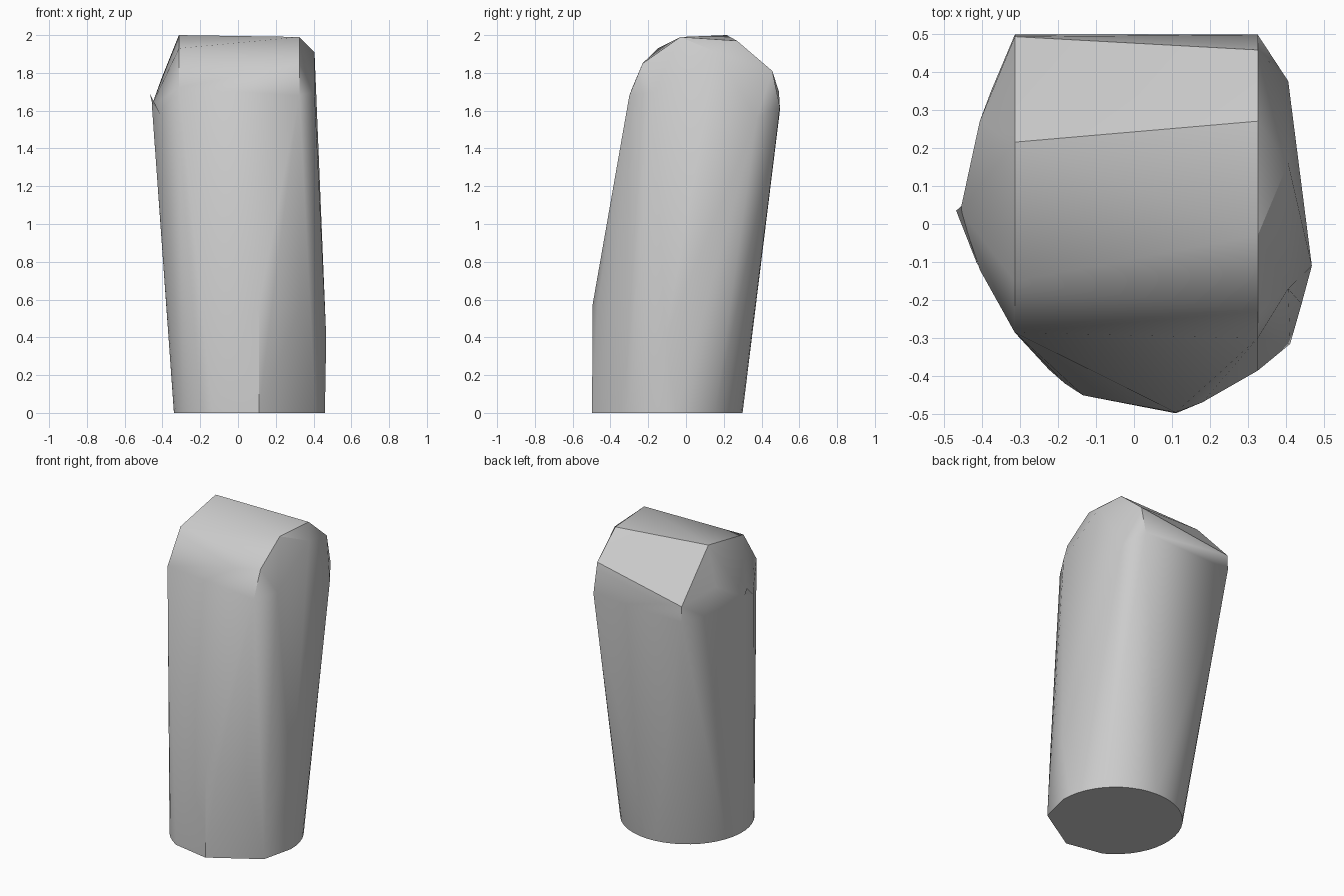
import bpy
import bmesh
from math import cos, sin, radians
from mathutils import Vector

cube = bpy.data.objects.get("Cube")
if cube:
    bpy.data.objects.remove(cube, do_unlink=True)

# Plain grey finish
grey = bpy.data.materials.new("plain_grey")
grey.use_nodes = True
tone = (0.6, 0.6, 0.6, 1)
grey.diffuse_color = tone
grey.node_tree.nodes["Principled BSDF"].inputs["Base Color"].default_value = tone


def hull(name, points):
    """Wrap a skin around a few cross-section points."""
    bm = bmesh.new()
    for p in points:
        bm.verts.new(Vector(p))
    out = bmesh.ops.convex_hull(bm, input=bm.verts[:])
    loose = {v for v in out["geom_interior"] + out["geom_unused"]
             if isinstance(v, bmesh.types.BMVert)}
    bmesh.ops.delete(bm, geom=list(loose), context="VERTS")
    bmesh.ops.dissolve_limit(bm, angle_limit=radians(0.5),
                             verts=bm.verts[:], edges=bm.edges[:])
    bmesh.ops.recalc_face_normals(bm, faces=bm.faces[:])
    mesh = bpy.data.meshes.new(name)
    bm.to_mesh(mesh)
    bm.free()
    mesh.materials.append(grey)
    obj = bpy.data.objects.new(name, mesh)
    bpy.context.collection.objects.link(obj)
    bpy.ops.object.select_all(action="DESELECT")
    obj.select_set(True)
    bpy.context.view_layer.objects.active = obj
    bpy.ops.object.shade_smooth_by_angle(angle=radians(30))
    return obj


# Base: round at the back, chipped to coarse facets at the front
steps = 30
base = []
for i in range(steps + 1):
    a = radians(-1 + 242 * i / steps)
    base.append((0.06 + 0.4 * cos(a), -0.1 + 0.4 * sin(a), 0))
base += [(0.11, -0.497, 0), (0.41, -0.315, 0)]

# Swelling low on the front
swell = [(0.11, -0.495, 0.57), (0.18, -0.468, 0.57), (0.325, -0.385, 0.55),
         (0.44, -0.21, 0.5), (0.467, -0.11, 0.4)]

# Arched end profiles as (y, z), running front to back
left_arch = [(-0.3, 1.68), (-0.23, 1.85), (-0.03, 1.99),
             (0.27, 1.97), (0.457, 1.81), (0.497, 1.62)]
right_arch = [(-0.285, 1.72), (-0.15, 1.93), (0.215, 2.0),
              (0.492, 1.7), (0.497, 1.6)]
arches = [(0.325, y, z) for y, z in left_arch]
arches += [(-0.313, y, z) for y, z in right_arch]

# Shoulders bulging beyond each arch
shoulders = [(0.405, 0.16, 1.91), (0.405, 0.375, 1.56), (0.405, -0.17, 1.7),
             (-0.405, 0.27, 1.77), (-0.375, 0.35, 1.6),
             (-0.456, 0.035, 1.63), (-0.405, -0.12, 1.6)]

hull("body", base + swell + arches + shoulders)

# Small raised chip on the right shoulder
hull("shoulder_chip", [(-0.467, 0.035, 1.69), (-0.45, 0.05, 1.62),
                       (-0.41, -0.11, 1.58), (-0.44, 0.02, 1.6)])
